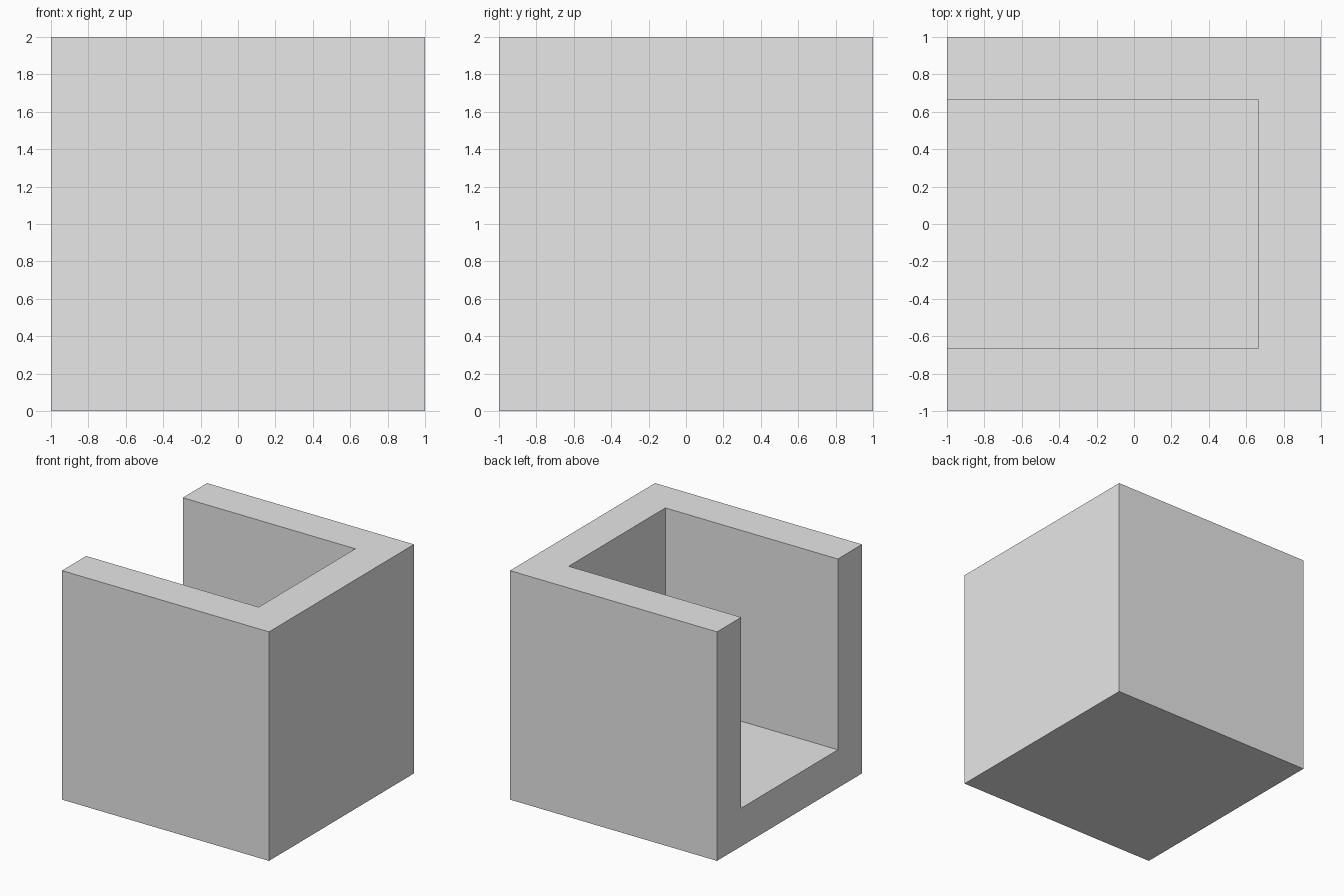
import bpy

if "Cube" in bpy.data.objects:
    bpy.data.objects.remove(bpy.data.objects["Cube"])

WALL = 1 / 3   # thickness of walls and floor

grey = bpy.data.materials.new("light_grey")
grey.diffuse_color = (0.8, 0.8, 0.8, 1)
grey.use_nodes = True
grey.node_tree.nodes["Principled BSDF"].inputs["Base Color"].default_value = grey.diffuse_color


def box(name, lo, hi):
    """Axis-aligned box between two corners."""
    bpy.ops.mesh.primitive_cube_add(size=1)
    ob = bpy.context.object
    ob.name = name
    ob.location = [(a + b) / 2 for a, b in zip(lo, hi)]
    ob.scale = [b - a for a, b in zip(lo, hi)]
    bpy.ops.object.transform_apply(location=True, rotation=False, scale=True)
    ob.data.materials.append(grey)
    return ob


# Solid block
block = box("open_sided_block", (-1, -1, 0), (1, 1, 2))

# Pocket open to the top and to the left side
pocket = box("pocket_cutter", (-1.5, -1 + WALL, WALL), (1 - WALL, 1 - WALL, 2.5))
pocket.hide_render = True

cut = block.modifiers.new("pocket", 'BOOLEAN')
cut.operation = 'DIFFERENCE'
cut.solver = 'EXACT'
cut.object = pocket
bpy.context.view_layer.objects.active = block
bpy.ops.object.modifier_apply(modifier=cut.name)
bpy.data.objects.remove(pocket)
